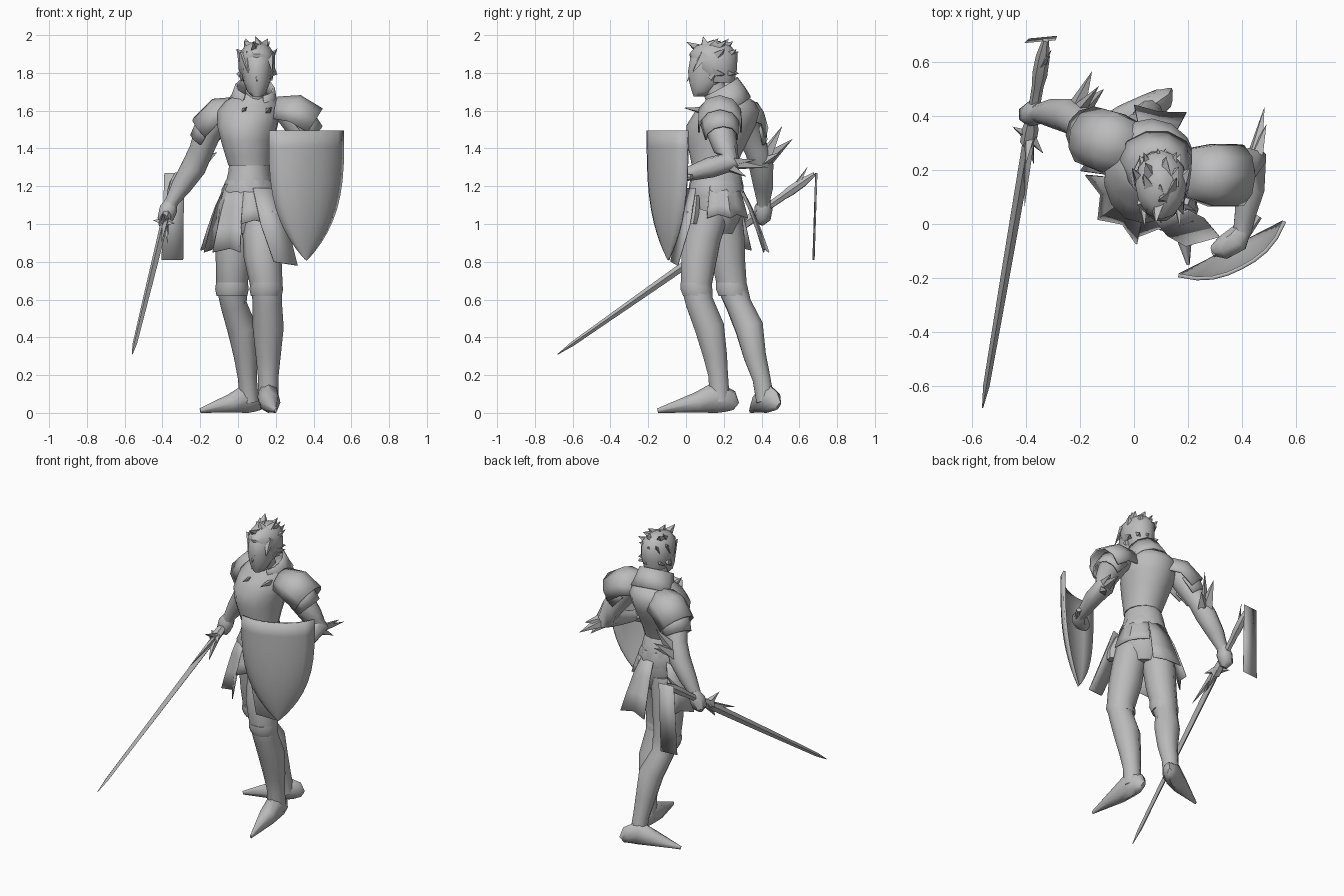
import bpy, bmesh, math, random
from mathutils import Vector

random.seed(4)
cube = bpy.data.objects.get("Cube")
if cube:
    bpy.data.objects.remove(cube, do_unlink=True)

grey = bpy.data.materials.new("plain_grey")
grey.use_nodes = True
grey.diffuse_color = (.5, .5, .5, 1)
grey.node_tree.nodes["Principled BSDF"].inputs["Base Color"].default_value = (.5, .5, .5, 1)


def make(name, verts, faces, thickness=0, angle=50):
    """Mesh object with clean normals, smooth shading and sharp creases."""
    bm = bmesh.new()
    points = [bm.verts.new(v) for v in verts]
    for face in faces:
        bm.faces.new([points[i] for i in face])
    bmesh.ops.remove_doubles(bm, verts=bm.verts, dist=.0005)
    bmesh.ops.recalc_face_normals(bm, faces=bm.faces)
    mesh = bpy.data.meshes.new(name)
    bm.to_mesh(mesh)
    bm.free()
    mesh.shade_smooth()
    mesh.set_sharp_from_angle(angle=math.radians(angle))
    mesh.materials.append(grey)
    obj = bpy.data.objects.new(name, mesh)
    bpy.context.collection.objects.link(obj)
    if thickness:
        shell = obj.modifiers.new("thickness", "SOLIDIFY")
        shell.thickness = thickness
        shell.offset = 0


def grid_faces(rows, columns):
    return [(r * columns + c, r * columns + c + 1, (r + 1) * columns + c + 1, (r + 1) * columns + c)
            for r in range(rows - 1) for c in range(columns - 1)]


def loft(name, stations, sides=10, yaw=None, ref=(0, 1, 0), arc=None, thickness=0):
    """Skin rings (x, y, z, width, depth); level rings when yaw is given."""
    centres = [Vector(s[:3]) for s in stations]
    start, end = arc or (0, 360)
    verts = []
    for i, s in enumerate(stations):
        if yaw is None:
            along = (centres[min(i + 1, len(centres) - 1)] - centres[max(i - 1, 0)]).normalized()
            side = along.cross(Vector(ref)).normalized()
            top = side.cross(along)
        else:
            turn = math.radians(yaw)
            side = Vector((math.cos(turn), math.sin(turn), 0))
            top = Vector((-side.y, side.x, 0))
        for k in range(sides + 1):
            a = math.radians(start + (end - start) * k / sides)
            verts.append(centres[i] + side * s[3] * math.cos(a) + top * s[-1] * math.sin(a))
    faces = grid_faces(len(stations), sides + 1)
    if not arc:
        last = len(verts) - sides - 1
        faces += [tuple(range(sides)), tuple(range(last, last + sides))]
    make(name, verts, faces, thickness)


def spikes(name, items, sides=4):
    """Several pointed fins in one mesh, each (base, tip, radius)."""
    verts, faces = [], []
    for base, tip, radius in items:
        base, tip = Vector(base), Vector(tip)
        along = (tip - base).normalized()
        side = along.orthogonal().normalized()
        other = along.cross(side)
        n = len(verts)
        for k in range(sides):
            a = math.tau * k / sides
            verts.append(base + radius * (side * math.cos(a) + other * math.sin(a) * .6))
        verts.append(tip)
        faces += [(n + k, n + (k + 1) % sides, n + sides) for k in range(sides)]
        faces.append(tuple(range(n, n + sides)))
    make(name, verts, faces, angle=30)


def cloth(name, start, end, top, bottom, flare, folds, crease=.03):
    """Pleated strip hanging from the hips between two compass angles."""
    verts, count, rows = [], folds * 2 + 1, 4
    for r in range(rows):
        t = r / (rows - 1)
        for k in range(count):
            a = math.radians(start + (end - start) * k / (count - 1))
            radius = .13 + (flare - .13) * t ** .8 - crease * t * (k % 2)
            drop = (bottom - top) * t + .02 * t * (k % 2)
            verts.append((.06 + radius * math.cos(a), .16 + radius * math.sin(a), top + drop))
    make(name, verts, grid_faces(rows, count), .006, 25)


def panel(name, corners, thickness):
    make(name, corners, [tuple(range(len(corners)))], thickness)


# Torso, waist and neck
loft("breastplate", [(.06, .15, 1.31, .112, .12), (.055, .155, 1.36, .122, .135),
                     (.05, .165, 1.44, .14, .165), (.05, .185, 1.52, .16, .185),
                     (.06, .22, 1.6, .17, .17), (.07, .23, 1.65, .14, .13),
                     (.085, .21, 1.69, .08, .09)], 14, yaw=-15)
loft("pelvis", [(.06, .16, .95, .08, .09), (.06, .16, 1.06, .15, .14),
                (.06, .16, 1.2, .13, .145), (.06, .16, 1.27, .112, .13),
                (.06, .15, 1.33, .105, .11)], 12, yaw=0)
loft("belt", [(.06, .16, 1.13, .14, .145), (.06, .16, 1.18, .148, .152),
              (.06, .16, 1.23, .125, .138)], 10, yaw=0)
loft("neck", [(.09, .19, 1.62, .06, .07), (.1, .13, 1.78, .05, .06)], 10, yaw=0)
loft("collar", [(.08, .235, 1.62, .14, .12), (.085, .21, 1.67, .115, .115),
                (.09, .18, 1.725, .1, .105)], 9, arc=(-60, 240), thickness=.01)
spikes("collar_points", [((x, .1, 1.6), (x + .01, -.015, 1.615), .03) for x in (.03, .16)])

# Head and face
loft("head", [(.1, .075, 1.675, .025, .035), (.1, .085, 1.7, .05, .055), (.1, .105, 1.75, .07, .09),
              (.1, .12, 1.81, .08, .112), (.1, .135, 1.88, .085, .115),
              (.1, .14, 1.94, .05, .07)], 14, yaw=0)
spikes("nose", [((.1, .035, 1.8), (.1, .002, 1.75), .018)])
spikes("ears", [((.1 + s * .07, .13, 1.77), (.1 + s * .09, .16, 1.8), .025) for s in (-1, 1)])

# Spiky hair: a cap, locks swept up and back, and a hanging fringe
loft("hair_cap", [(.1, .18, 1.75, .07, .075), (.1, .155, 1.82, .097, .115),
                  (.1, .145, 1.9, .095, .128), (.1, .145, 1.945, .062, .09),
                  (.1, .15, 1.965, .02, .03)], 12, yaw=0)
locks = []
for count, z, spread, lift in ((9, 1.8, .07, -.01), (9, 1.88, .07, .03), (6, 1.93, .045, .035)):
    for k in range(count):
        a = math.tau * (k + .5 * random.random()) / count
        c, s = math.cos(a), math.sin(a)
        if z < 1.9 and s < -.3:
            continue
        locks.append(((.1 + spread * c, .15 + spread * 1.1 * s, z),
                      (.1 + spread * 1.55 * c, .2 + spread * 1.15 * s, z + lift + .02 * random.random()), .04))
locks += [((.09, .08, 1.92), (.08, .0, 1.965), .04), ((.12, .1, 1.93), (.09, .09, 1.995), .04)]
for k in range(5):
    x = .035 + k * .033
    locks.append(((x, .055 + .02 * abs(k - 2), 1.9), (x + .015 * (-1) ** k, .01 + .012 * abs(k - 2), 1.8), .036))
spikes("hair_locks", locks)

# Legs and pointed boots
loft("right_leg", [(0, .2, 1.06, .1), (-.02, .215, .92, .1), (-.025, .225, .8, .093),
                   (-.033, .245, .67, .082), (-.022, .28, .57, .07), (.02, .335, .45, .078),
                   (.04, .365, .3, .062), (.05, .4, .18, .05), (.06, .42, .06, .05)])
loft("left_leg", [(.12, .13, 1.06, .1), (.125, .09, .93, .1), (.13, .07, .83, .1),
                  (.15, .055, .68, .086), (.155, .07, .59, .077), (.16, .125, .45, .082),
                  (.16, .155, .3, .066), (.16, .17, .2, .055), (.16, .18, .06, .055)])
up = (0, 0, 1)
loft("right_boot", [(.13, .49, .035, .012, .025), (.11, .465, .06, .042, .058),
                    (.05, .425, .08, .055, .08), (-.04, .39, .05, .05, .05),
                    (-.2, .34, .012, .006, .012)], 8, ref=up)
loft("left_boot", [(.15, .265, .035, .015, .025), (.155, .235, .06, .045, .06), (.16, .16, .085, .058, .085),
                   (.17, .06, .055, .055, .055), (.2, -.15, .012, .006, .012)], 8, ref=up)
for side, x, y in (("right", -.032, .243), ("left", .15, .055)):
    loft(side + "_knee_cuff", [(x, y - .005, .69, .084), (x, y, .655, .089), (x, y + .008, .62, .082)], 10, yaw=0)

# Skirt strips and a hip pouch
cloth("right_front_cloth", 175, 258, 1.21, .85, .24, 2, .05)
cloth("right_back_cloth", 134, 172, 1.2, .86, .26, 1)
cloth("back_cloth", 62, 102, 1.2, .85, .285, 1)
cloth("left_side_cloth", -15, 62, 1.2, 1.03, .19, 2)
cloth("front_cloth", 258, 300, 1.2, 1.0, .21, 1)
panel("left_front_flap", [(.08, .01, 1.19), (.2, .05, 1.19), (.26, .02, 1.0),
                          (.315, -.045, .78), (.19, -.08, .8), (.12, -.04, 1.0)], .008)
loft("hip_pouch", [(.2, .03, 1.0, .025, .03), (.19, .035, 1.06, .04, .04),
                   (.17, .05, 1.15, .02, .02)], 6, yaw=20)

# Arms, hands and elbow fins
loft("right_arm", [(-.08, .29, 1.6, .07), (-.155, .325, 1.5, .074), (-.195, .375, 1.39, .064),
                   (-.235, .4, 1.3, .066), (-.3, .41, 1.2, .054), (-.35, .41, 1.12, .036),
                   (-.365, .41, 1.08, .035)])
loft("right_hand", [(-.35, .42, 1.13, .03), (-.37, .41, 1.08, .05),
                    (-.385, .405, 1.03, .045), (-.38, .39, 1.0, .02)], 7)
loft("left_arm", [(.26, .18, 1.6, .075), (.34, .18, 1.5, .078), (.4, .21, 1.4, .065),
                  (.43, .235, 1.33, .062), (.43, .13, 1.3, .055), (.41, .03, 1.27, .04),
                  (.4, -.03, 1.26, .035)], ref=(1, 0, 0))
loft("left_hand", [(.41, -.01, 1.26, .03), (.38, -.06, 1.26, .05),
                   (.33, -.09, 1.25, .045), (.29, -.1, 1.24, .02)], 7, ref=up)
spikes("right_elbow_fins", [((-.22, .4, 1.32), tip, .055) for tip in
                            ((-.155, .565, 1.45), (-.13, .51, 1.52), (-.11, .5, 1.38))])
spikes("left_elbow_fins", [((.435, .2, 1.32), tip, .05) for tip in
                           ((.483, .435, 1.3), (.49, .37, 1.34), (.48, .32, 1.25))])

# Layered shoulder plates
shell = dict(sides=6, ref=up, arc=(-15, 195), thickness=.01)
loft("left_shoulder_plate", [(.2, .19, 1.58, .09), (.29, .18, 1.57, .115), (.385, .18, 1.51, .115)], **shell)
loft("right_shoulder_plate", [(.01, .265, 1.57, .1), (-.085, .3, 1.555, .115), (-.16, .325, 1.48, .11)], **shell)
loft("left_lower_plate", [(.31, .18, 1.54, .1), (.38, .19, 1.46, .085)], **shell)
loft("right_lower_plate", [(-.12, .315, 1.52, .1), (-.175, .345, 1.43, .085)], **shell)

# Sword, laid along one line from tip to pommel
tip, pommel = Vector((-.56, -.68, .31)), Vector((-.33, .66, 1.25))


def on_sword(t, width, depth=None):
    return (*tip.lerp(pommel, t), width, depth or width)


loft("sword_blade", [on_sword(0, .002), on_sword(.06, .012), on_sword(.4, .017, .02),
                     on_sword(.75, .021, .026)], 4, ref=up)
loft("sword_grip", [on_sword(.73, .03), on_sword(.77, .03), on_sword(.8, .02), on_sword(.89, .022),
                    on_sword(.92, .028), on_sword(.97, .026), on_sword(1.015, .012)], 6, ref=up)
guard = tip.lerp(pommel, .75)
spikes("sword_guard", [(guard, point, .03) for point in
                       ((-.45, .36, 1.02), (-.335, .26, 1.0), (-.405, .06, .9),
                        (-.4, .22, 1.06), (-.37, .22, .89))])
spikes("pommel_spur", [((-.345, .57, 1.18), (-.305, .645, 1.305), .024)])
panel("pommel_plate", [(-.39, .685, 1.27), (-.285, .695, 1.27), (-.29, .68, .81), (-.405, .67, .81)], .002)

# Curved shield tapering to a point
rows, columns = 13, 9
chord, bulge = Vector((.196, .1, 0)), Vector((.456, -.89, 0))
points = []
for r in range(rows):
    t = math.sin(r / (rows - 1) * math.pi / 2)
    for c in range(columns):
        u = c / (columns - 1) * 2 - 1
        points.append(Vector((.36, -.09, 1.495 - .685 * t)) + chord * u * (1 - t ** 3.3)
                      + bulge * .08 * (1 - abs(u) ** 2.5) * (1 - t ** 3))
make("shield", points, grid_faces(rows, columns), .014)
loft("shield_strap", [(.46, .03, 1.25, .015), (.4, -.06, 1.25, .018), (.29, -.11, 1.25, .015)], 6, ref=up)
